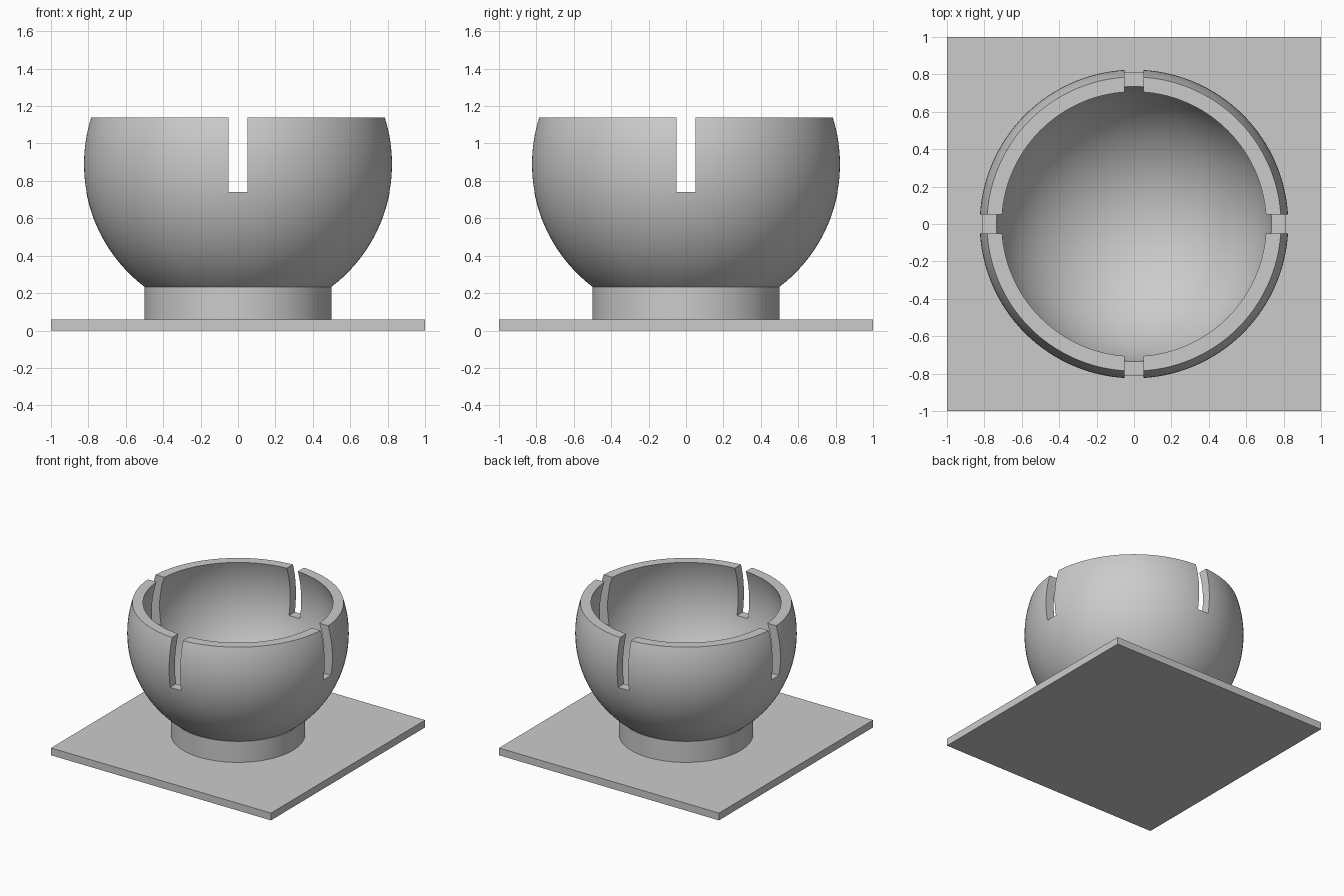
import bpy
import bmesh
from math import sin, cos, pi, asin, acos

cube = bpy.data.objects.get("Cube")
if cube:
    bpy.data.objects.remove(cube)

CENTRE_Z, OUTER, INNER, RIM_Z = 0.89, 0.825, 0.75, 1.14
FOOT_R, PLATE_TOP = 0.5, 0.06

grey = bpy.data.materials.new("light_grey")
grey.use_nodes = True
colour = (0.6, 0.6, 0.6, 1)
grey.diffuse_color = colour
grey.node_tree.nodes["Principled BSDF"].inputs["Base Color"].default_value = colour


def add_object(name, bm):
    bmesh.ops.recalc_face_normals(bm, faces=bm.faces)
    mesh = bpy.data.meshes.new(name)
    bm.to_mesh(mesh)
    bm.free()
    mesh.materials.append(grey)
    obj = bpy.data.objects.new(name, mesh)
    bpy.context.collection.objects.link(obj)
    return obj


def box(name, size, centre):
    bm = bmesh.new()
    bmesh.ops.create_cube(bm, size=1)
    bmesh.ops.scale(bm, vec=size, verts=bm.verts)
    bmesh.ops.translate(bm, vec=centre, verts=bm.verts)
    return add_object(name, bm)


def lathe(name, profile, steps=128):
    """Spin a profile of (radius, z) points about the z axis."""
    bm = bmesh.new()
    verts = [bm.verts.new((r, 0, z)) for r, z in profile]
    edges = [bm.edges.new(pair) for pair in zip(verts, verts[1:])]
    bmesh.ops.spin(bm, geom=verts + edges, cent=(0, 0, 0), axis=(0, 0, 1),
                   angle=2 * pi, steps=steps, use_merge=True)
    bmesh.ops.remove_doubles(bm, verts=bm.verts, dist=0.0001)
    return add_object(name, bm)


def arc(radius, end, steps=48):
    """Sphere section from the bottom pole up to the given angle."""
    angles = [end * i / steps for i in range(steps + 1)]
    return [(radius * sin(a), CENTRE_Z - radius * cos(a)) for a in angles]


def shade_smooth(obj):
    bpy.ops.object.select_all(action='DESELECT')
    obj.select_set(True)
    bpy.context.view_layer.objects.active = obj
    bpy.ops.object.shade_smooth_by_angle(angle=0.5)


# Square base plate
box("base_plate", (2, 2, PLATE_TOP), (0, 0, PLATE_TOP / 2))

# Round foot, hollowed on top so that it stays inside the bowl wall
cradle = arc(OUTER - 0.03, asin(FOOT_R / (OUTER - 0.03)), 16)
foot = lathe("foot", [(0, PLATE_TOP), (FOOT_R, PLATE_TOP), (FOOT_R, 0.232)]
             + [p for p in reversed(cradle) if p[1] < 0.232])
shade_smooth(foot)

# Spherical bowl with a flat rim
rise = RIM_Z - CENTRE_Z
bowl = lathe("bowl", arc(OUTER, acos(-rise / OUTER))
             + arc(INNER, acos(-rise / INNER))[::-1])

# Four slots cut through the rim by two crossing bars
for size in ((0.1, 2, 0.6), (2, 0.1, 0.6)):
    cutter = box("slot_cutter", size, (0, 0, 0.74 + size[2] / 2))
    cutter.hide_render = True
    bpy.context.view_layer.objects.active = bowl
    cut = bowl.modifiers.new("slot", 'BOOLEAN')
    cut.operation, cut.solver, cut.object = 'DIFFERENCE', 'EXACT', cutter
    bpy.ops.object.modifier_apply(modifier=cut.name)
    bpy.data.objects.remove(cutter)
shade_smooth(bowl)
